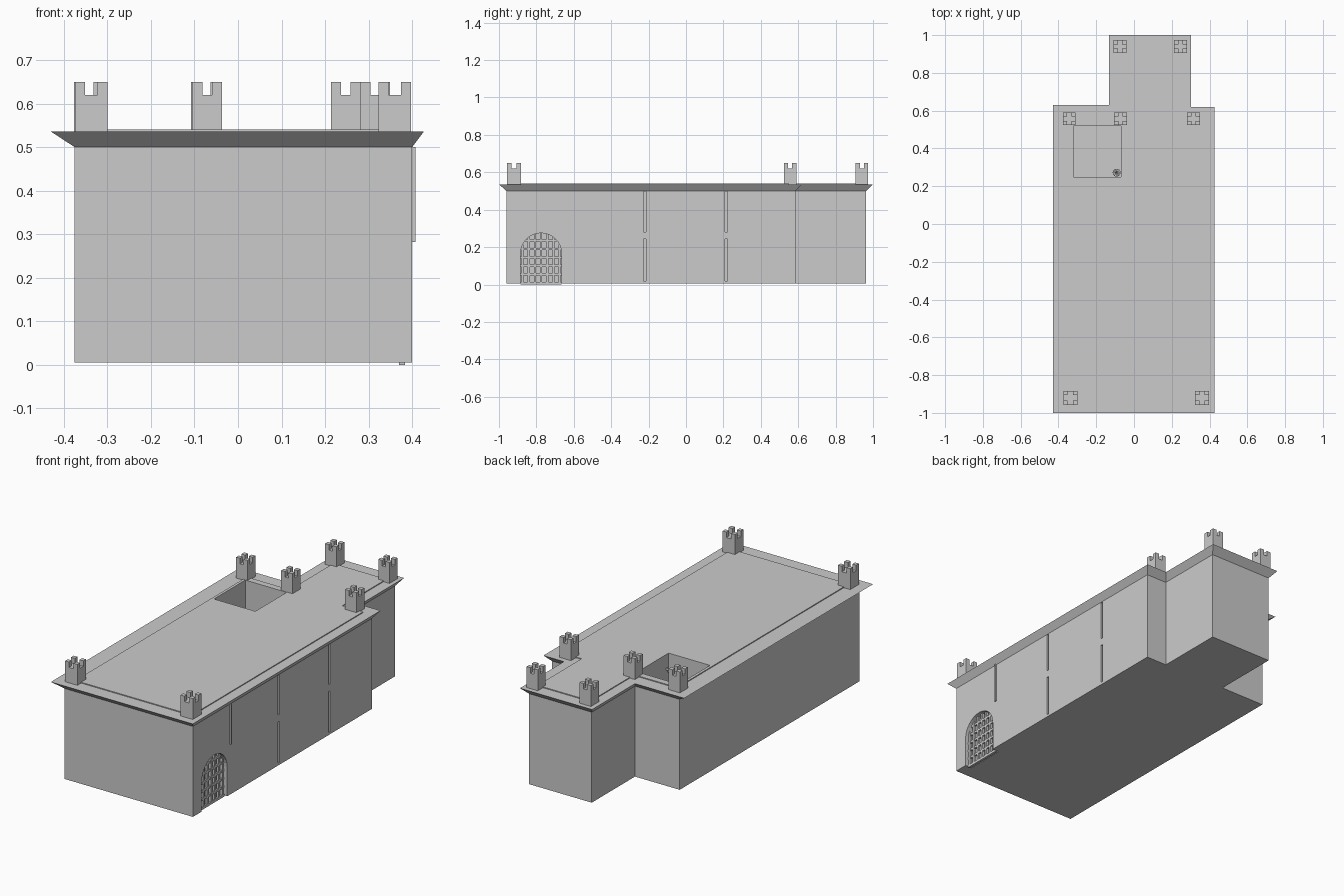
import bpy, bmesh, math

if "Cube" in bpy.data.objects:
    bpy.data.objects.remove(bpy.data.objects["Cube"])

def make(name, bm):
    bmesh.ops.recalc_face_normals(bm, faces=bm.faces)
    me = bpy.data.meshes.new(name)
    bm.to_mesh(me)
    bm.free()
    ob = bpy.data.objects.new(name, me)
    bpy.context.collection.objects.link(ob)
    return ob

def add_box(bm, x0, x1, y0, y1, z0, z1):
    v = bmesh.ops.create_cube(bm, size=1)["verts"]
    for p in v:
        p.co = ((x0 + x1) / 2 + p.co.x * (x1 - x0),
                (y0 + y1) / 2 + p.co.y * (y1 - y0),
                (z0 + z1) / 2 + p.co.z * (z1 - z0))

def loft(bm, rings):
    # closed solid through rings with equal point counts
    rs = [[bm.verts.new(p) for p in r] for r in rings]
    n = len(rs[0])
    for a, b in zip(rs, rs[1:]):
        for i in range(n):
            j = (i + 1) % n
            bm.faces.new((a[i], a[j], b[j], b[i]))
    bm.faces.new(rs[0][::-1])
    bm.faces.new(rs[-1])

def box(name, *dims):
    bm = bmesh.new()
    add_box(bm, *dims)
    return make(name, bm)

def cut(target, cutter):
    m = target.modifiers.new(cutter.name, 'BOOLEAN')
    m.operation = 'DIFFERENCE'
    m.solver = 'EXACT'
    m.object = cutter
    cutter.hide_render = True
    cutter.hide_set(True)

def plan(x0, x1, xa, xb, y0, yr, yl, y1, z):
    # main hall with a narrower rear block
    return [(x0, y0, z), (x1, y0, z), (x1, yr, z), (xb, yr, z),
            (xb, y1, z), (xa, y1, z), (xa, yl, z), (x0, yl, z)]

# walls, flaring cornice and slightly raised roof deck
wall = (-.375, .4, -.105, .275, -.96, .585, .59, .963)
rim = (-.43, .427, -.133, .303, -1, .62, .63, 1)
deck = (-.335, .37, -.075, .245, -.925, .55, .555, .93)
bm = bmesh.new()
loft(bm, [plan(*wall, .006), plan(*wall, .5), plan(*rim, .536),
          plan(*deck, .536), plan(*deck, .541)])
castle = make("castle_walls", bm)

# roof stairwell
cut(castle, box("stairwell_cutter", -.32, -.07, .25, .52, .3, .6))

# arched gate recess
CY, R, SPRING, GX = -.775, .11, .165, .37
arch = [(CY - R, -.01), (CY + R, -.01)]
arch += [(CY + R * math.cos(math.pi * i / 16), SPRING + R * math.sin(math.pi * i / 16))
         for i in range(17)]
bm = bmesh.new()
loft(bm, [[(x, y, z) for y, z in arch] for x in (.36, .45)])
cut(castle, make("gate_cutter", bm))

# narrow wall slots
bm = bmesh.new()
for y in (-.22, .215):
    for z0, z1 in ((.02, .243), (.282, .498)):
        add_box(bm, .38, .42, y - .006, y + .006, z0, z1)
cut(castle, make("slot_cutter", bm))

# raised strip on the right wall
box("wall_strip", .39, .408, -.643, -.633, .282, .5)

# portcullis bars trimmed to the arch
bm = bmesh.new()
for i in range(-3, 4):
    d = i * .033
    top = SPRING + math.sqrt(R * R - d * d)
    add_box(bm, GX, GX + .013, CY + d - .006, CY + d + .006, 0, top)
for k in range(1, 6):
    z = k * .045 + .01
    w = R if z < SPRING else math.sqrt(R * R - (z - SPRING) ** 2)
    add_box(bm, GX + .001, GX + .012, CY - w, CY + w, z - .006, z + .006)
add_box(bm, GX, GX + .013, CY - R, CY + R, 0, .014)
make("portcullis", bm)

# spiral stair in the stairwell corner
bm = bmesh.new()
for i in range(14):
    a, b = i * math.pi / 7, (i + 1) * math.pi / 7
    z = .3 + i * .012
    tri = [(-.092, .272)] + [(-.092 + .021 * math.cos(t), .272 + .021 * math.sin(t))
                             for t in (a, b)]
    loft(bm, [[(x, y, h) for x, y in tri] for h in (z, z + .012)])
make("spiral_stair", bm)

# corner turrets with four merlons each
for i, (x, y) in enumerate([(-.337, -.92), (.36, -.92), (-.343, .557), (-.071, .557),
                            (.315, .557), (-.074, .94), (.247, .94)]):
    h = .037 if i < 2 else .034
    bm = bmesh.new()
    add_box(bm, x - h, x + h, y - h, y + h, .53, .62)
    for sx in (-1, 1):
        for sy in (-1, 1):
            cx, cy = x + sx * (h - .0115), y + sy * (h - .0115)
            add_box(bm, cx - .0115, cx + .0115, cy - .0115, cy + .0115, .62, .65)
    make("turret", bm)
